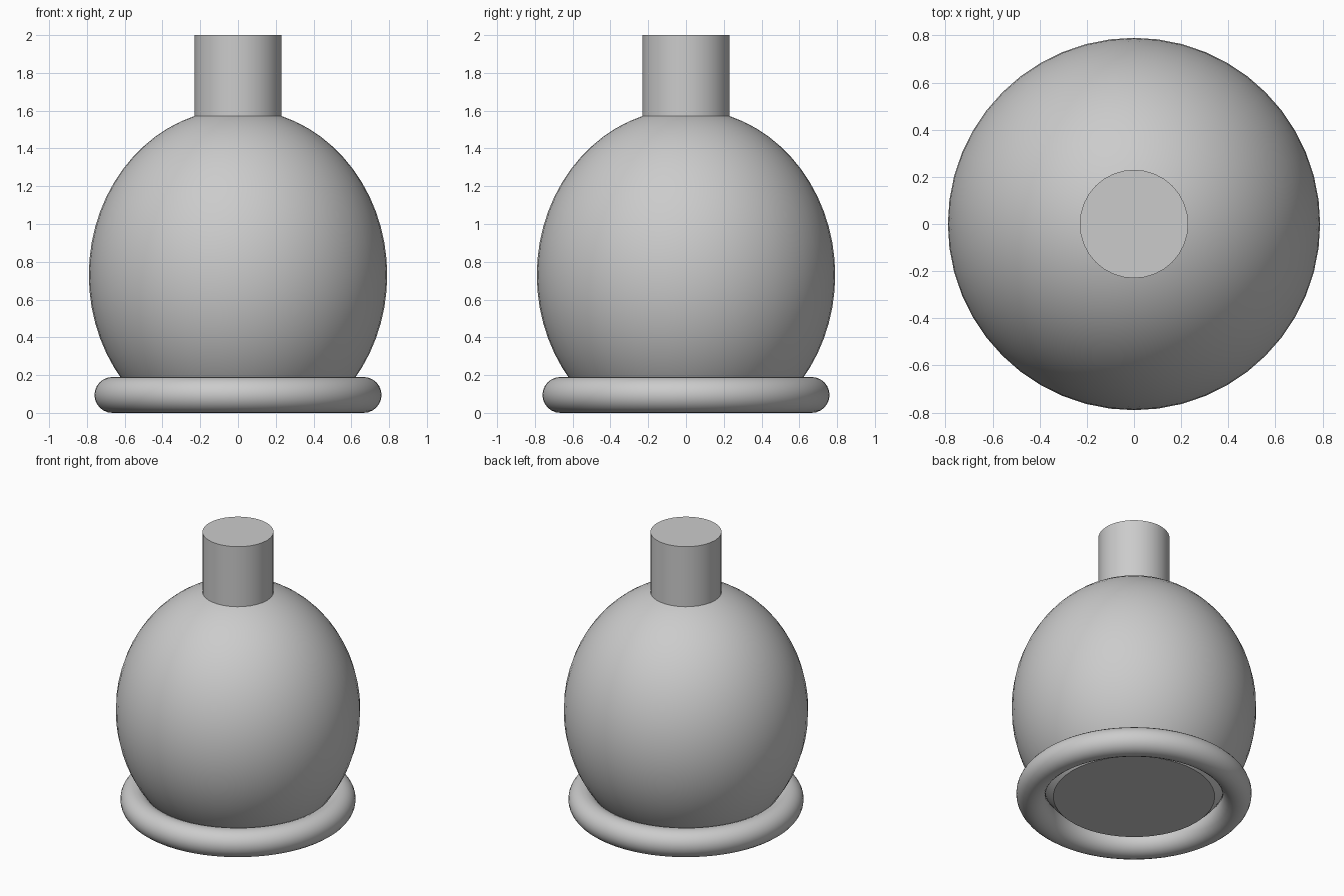
import bpy, bmesh, math

cube = bpy.data.objects.get("Cube")
if cube:
    bpy.data.objects.remove(cube, do_unlink=True)

grey = bpy.data.materials.new("plain_grey")
grey.use_nodes = True
colour = (0.6, 0.6, 0.6, 1)
grey.diffuse_color = colour
grey.node_tree.nodes["Principled BSDF"].inputs["Base Color"].default_value = colour


def finish(name):
    """Name the active object, colour it and smooth it while keeping rims sharp."""
    obj = bpy.context.object
    obj.name = obj.data.name = name
    obj.data.materials.clear()
    obj.data.materials.append(grey)
    bpy.ops.object.shade_smooth_by_angle(angle=math.radians(35))
    return obj


# Egg-shaped body with a flat, closed underside
BODY_Z, BODY_R, BODY_H, CUT_Z = 0.73, 0.79, 0.88, 0.07
bpy.ops.mesh.primitive_uv_sphere_add(segments=48, ring_count=32, radius=1,
                                     location=(0, 0, BODY_Z))
body = bpy.context.object
body.scale = (BODY_R, BODY_R, BODY_H)
bpy.ops.object.transform_apply(location=True, rotation=False, scale=True)
bm = bmesh.new()
bm.from_mesh(body.data)
cut = bmesh.ops.bisect_plane(bm, geom=bm.verts[:] + bm.edges[:] + bm.faces[:],
                             plane_co=(0, 0, CUT_Z), plane_no=(0, 0, 1),
                             clear_inner=True)
rim = [e for e in cut["geom_cut"] if isinstance(e, bmesh.types.BMEdge)]
bmesh.ops.contextual_create(bm, geom=rim)
bmesh.ops.recalc_face_normals(bm, faces=bm.faces[:])
bm.to_mesh(body.data)
bm.free()
finish("body")

# Round ring the body sits in
bpy.ops.mesh.primitive_torus_add(major_segments=64, minor_segments=24,
                                 major_radius=0.665, minor_radius=0.095,
                                 location=(0, 0, 0.095))
finish("base_ring")

# Straight neck, set into the top of the body
NECK_BOTTOM, NECK_TOP = 1.4, 2.0
bpy.ops.mesh.primitive_cylinder_add(vertices=32, radius=0.23,
                                    depth=NECK_TOP - NECK_BOTTOM,
                                    location=(0, 0, (NECK_TOP + NECK_BOTTOM) / 2))
finish("neck")
